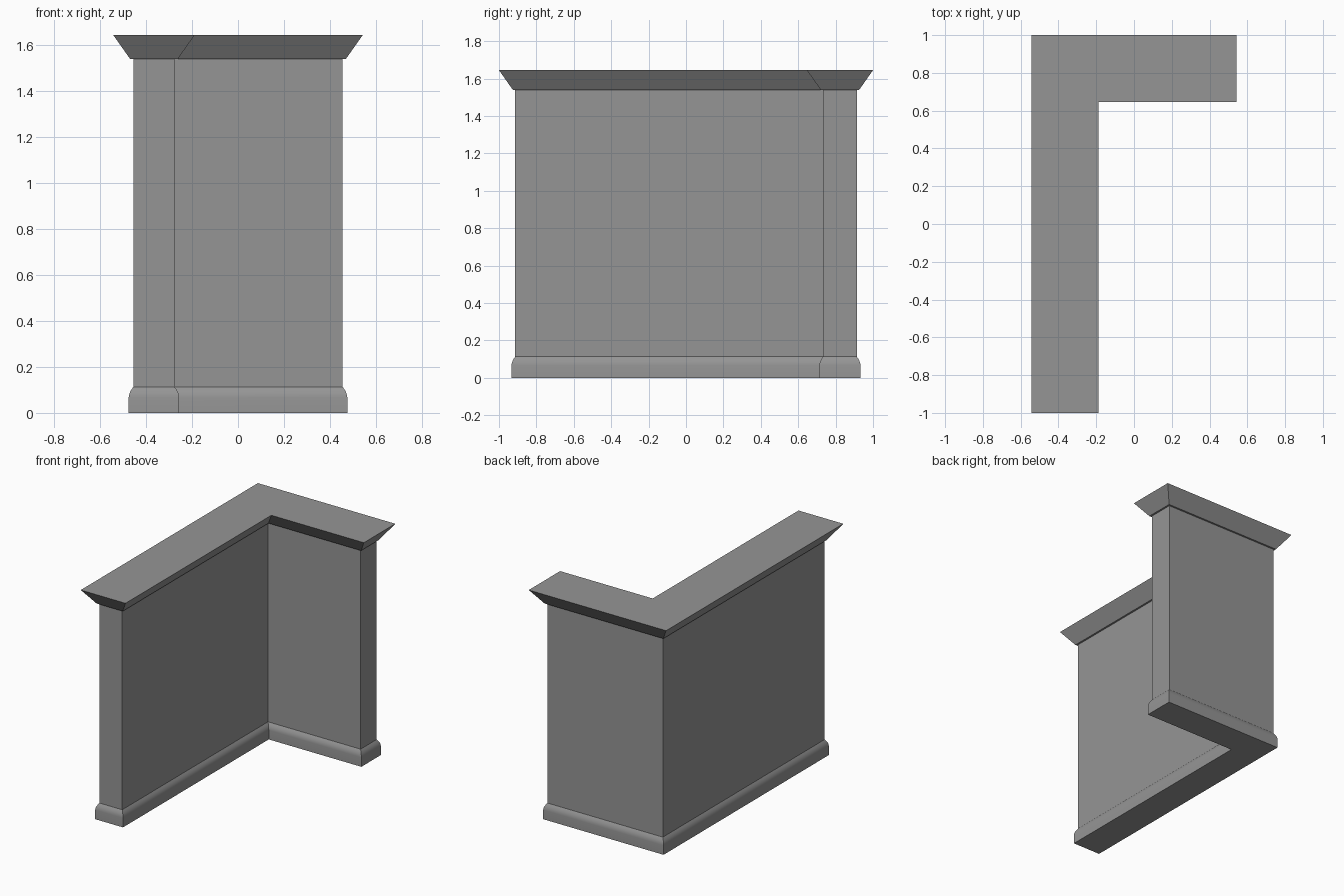
import bpy
import bmesh
import math

cube = bpy.data.objects.get("Cube")
if cube:
    bpy.data.objects.remove(cube, do_unlink=True)

# Single stone grey material
grey = bpy.data.materials.new("stone grey")
grey.use_nodes = True
colour = (0.3, 0.3, 0.3, 1)
grey.diffuse_color = colour
grey.node_tree.nodes["Principled BSDF"].inputs["Base Color"].default_value = colour

# L-shaped wall plan: half width, half depth and wall thickness
W, D, T = 0.456, 0.913, 0.18
# Each corner: x, y, then its outward offset direction
PLAN = [(-W, -D, -1, -1), (T - W, -D, 1, -1), (T - W, D - T, 1, -1),
        (W, D - T, 1, -1), (W, D, 1, 1), (-W, D, -1, 1)]


def sweep_plan(name, profile):
    """Carry an (offset, height) profile round the plan with mitred corners."""
    bm = bmesh.new()
    rings = [[bm.verts.new((x + sx * o, y + sy * o, z)) for x, y, sx, sy in PLAN]
             for o, z in profile]
    n = len(PLAN)
    for low, high in zip(rings, rings[1:]):
        for i in range(n):
            j = (i + 1) % n
            bm.faces.new((low[i], low[j], high[j], high[i]))
    bm.faces.new(list(reversed(rings[0])))
    bm.faces.new(rings[-1])
    mesh = bpy.data.meshes.new(name)
    bm.to_mesh(mesh)
    bm.free()
    mesh.materials.append(grey)
    obj = bpy.data.objects.new(name, mesh)
    bpy.context.collection.objects.link(obj)
    return obj


# Plain wall body
sweep_plan("wall", [(0, 0.02), (0, 1.56)])

# Skirting with a rounded shoulder
shoulder = [(0.02, 0.066), (0.0185, 0.078), (0.0145, 0.09), (0.008, 0.102), (0, 0.113)]
skirting = sweep_plan("skirting", [(0.02, 0)] + shoulder)

# Flared cornice with a flat top and a small ledge beneath
sweep_plan("cornice", [(0.013, 1.54), (0.087, 1.645)])

# Soften the rounded shoulder only
bpy.ops.object.select_all(action="DESELECT")
skirting.select_set(True)
bpy.context.view_layer.objects.active = skirting
bpy.ops.object.shade_smooth_by_angle(angle=math.radians(30))
